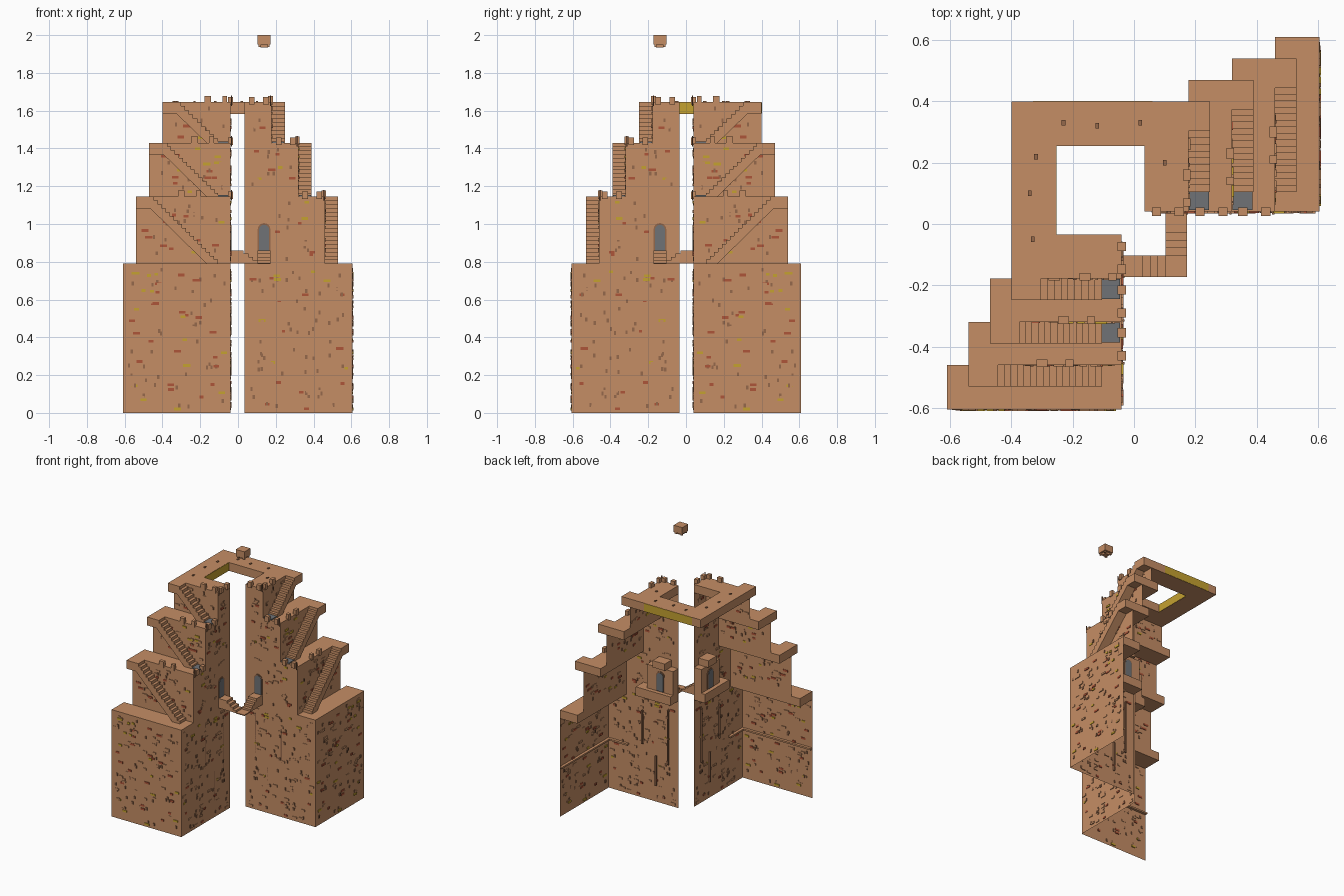
import bpy, bmesh, random, math
from mathutils import Matrix, Vector

if "Cube" in bpy.data.objects:
    bpy.data.objects.remove(bpy.data.objects["Cube"])

random.seed(4)


def mat(name, c):
    m = bpy.data.materials.new(name)
    m.diffuse_color = (*c, 1)
    m.use_nodes = True
    m.node_tree.nodes["Principled BSDF"].inputs["Base Color"].default_value = m.diffuse_color
    return m


STONE = mat("sandstone", (0.56, 0.27, 0.13))
DARK = mat("dark_brick", (0.30, 0.14, 0.07))
RED = mat("red_brick", (0.42, 0.09, 0.04))
GOLD = mat("gold", (0.56, 0.36, 0.03))
GREY = mat("grey", (0.16, 0.17, 0.18))
# The second tower is the first one reflected across the line y = -x
SWAP = Matrix(((0, -1, 0, 0), (-1, 0, 0, 0), (0, 0, 1, 0), (0, 0, 0, 1)))


def finish(name, bm, m=STONE, mirror=False):
    copies = [(name, bm)]
    if mirror:
        b2 = bm.copy()
        b2.transform(SWAP)
        bmesh.ops.reverse_faces(b2, faces=b2.faces[:])
        copies = [("left_" + name, bm), ("right_" + name, b2)]
    for n, b in copies:
        me = bpy.data.meshes.new(n)
        b.to_mesh(me)
        b.free()
        me.materials.append(m)
        bpy.context.collection.objects.link(bpy.data.objects.new(n, me))


def box(bm, x0, x1, y0, y1, z0, z1):
    mtx = (Matrix.Translation(((x0 + x1) / 2, (y0 + y1) / 2, (z0 + z1) / 2))
           @ Matrix.Diagonal((x1 - x0, y1 - y0, z1 - z0, 1)))
    bmesh.ops.create_cube(bm, size=1, matrix=mtx)


def boxes(name, dims, m=STONE, mirror=True):
    bm = bmesh.new()
    for d in dims:
        box(bm, *d)
    finish(name, bm, m, mirror)


def face(bm, pts):
    return bm.faces.new([bm.verts.new(p) for p in pts])


def prism(bm, pts, offset):
    f = face(bm, pts)
    g = bmesh.ops.extrude_face_region(bm, geom=[f])["geom"]
    bmesh.ops.translate(bm, vec=offset, verts=[v for v in g if isinstance(v, bmesh.types.BMVert)])
    bmesh.ops.recalc_face_normals(bm, faces=bm.faces[:])


# Each tier: left end x, front y, bottom z, top z
XI, T = -0.04, 0.062
TIERS = [(-0.61, -0.605, 0, 0.79), (-0.54, -0.46, 0.79, 1.145),
         (-0.47, -0.32, 1.145, 1.43), (-0.40, -0.178, 1.43, 1.645)]

# Front walls and the stepped side wall, open at the back
bm = bmesh.new()
for x, y, z0, z1 in TIERS:
    face(bm, [(x, y, z0), (XI, y, z0), (XI, y, z1), (x, y, z1)])
    face(bm, [(XI, y, z0), (XI, -0.035, z0), (XI, -0.035, z1), (XI, y, z1)])
finish("tower_walls", bm, STONE, True)

# Terrace slabs, with a landing at the head of each stair
slabs = []
for i, (x, y, z0, z1) in enumerate(TIERS[:3]):
    slabs.append((x, XI, y, TIERS[i + 1][1], z1 - T, z1))
for x, y, z0, z1 in TIERS[1:]:
    slabs.append((x, x + 0.075, y - 0.07, y, z1 - T, z1))
boxes("terrace_slabs", slabs)

# Stairs rising along each terrace, with a sloping underside
bm = bmesh.new()
for x, y, z0, z1 in TIERS[1:]:
    top = x + 0.075
    n = round((z1 - z0) / 0.0205)
    rise, run = (z1 - z0) / n, (-0.105 - top) / n
    pts = [(-0.105, z0)]
    for k in range(n):
        px = -0.105 - k * run
        pts += [(px, z0 + (k + 1) * rise), (px - run, z0 + (k + 1) * rise)]
    pts += [(top, z1 - T), (-0.105 - T, z0)]
    prism(bm, [(px, y - 0.07, pz) for px, pz in pts], (0, 0.07, 0))
finish("stairs", bm, STONE, True)

# Grey hatch at the foot of the upper stairs
boxes("hatches", [(-0.108, -0.045, y - 0.066, y - 0.002, z0, z0 + 0.008)
                  for x, y, z0, z1 in TIERS[2:]], GREY)

# Broken parapet stones and thin posts on the terrace edges
stones, posts = [], []
for x, y, z0, z1 in TIERS[1:]:
    for dx, w in ((0.24, 0.036), (0.33, 0.026)):
        px = min(x + dx, XI - 0.03)
        stones.append((px - w / 2, px + w / 2, y - 0.006, y + 0.018, z1 - 0.012, z1 + 0.032))
    for dy in (0.03, 0.105):
        stones.append((XI - 0.014, XI + 0.014, y + dy - 0.015, y + dy + 0.015, z1 - 0.012, z1 + 0.028))
    posts.append((XI + 0.002, XI + 0.009, y + 0.002, y + 0.009, z1 - 0.02, z1 + 0.035))
boxes("parapet_stones", stones)
boxes("posts", posts, DARK)


# Arched doors, their frames and the gate blocks behind them
def arch(r, h, y, x, base=0.86):
    pts = [(x, y - r, base), (x, y + r, base)]
    for k in range(9):
        a = math.pi * k / 8
        pts.append((x, y + r * math.cos(a), base + h - r + r * math.sin(a)))
    return pts


for name, r, h, x0, d, m in (("door_frames", 0.034, 0.145, -0.105, 0.068, DARK),
                             ("doors", 0.027, 0.136, -0.108, 0.073, GREY)):
    bm = bmesh.new()
    prism(bm, arch(r, h, -0.138, x0), (d, 0, 0))
    finish(name, bm, m, True)
boxes("gate_blocks", [(-0.10, XI, -0.25, -0.036, 0.79, 1.03), (-0.12, XI, -0.19, -0.09, 1.03, 1.08),
                      (-0.13, XI, -0.32, -0.036, 0.79, 0.855)])

# Hanging bridge: door landing, steps down, shared corner
bridge = [(XI, 0.03, -0.173, -0.103, 0.79, 0.86)]
for k in range(3):
    bridge.append((0.03 + k * 0.0243, 0.0543 + k * 0.0243, -0.173, -0.103, 0.79, 0.843 - k * 0.0175))
boxes("bridge_steps", bridge)
boxes("bridge_corner", [(0.103, 0.173, -0.173, -0.103, 0.787, 0.794)], STONE, False)

# Square ring joining both tower tops
bm = bmesh.new()
outline = [(-0.04, -0.178), (-0.04, -0.035), (-0.255, -0.035), (-0.255, 0.255), (0.035, 0.255),
           (0.035, 0.04), (0.178, 0.04), (0.178, 0.4), (-0.4, 0.4), (-0.4, -0.178)]
prism(bm, [(x, y, 1.645 - T) for x, y in outline], (0, 0, T))
finish("top_ring", bm)
boxes("ring_gold_panels", [(-0.256, -0.253, -0.035, 0.255, 1.584, 1.644),
                           (-0.33, 0.06, 0.399, 0.402, 1.584, 1.644)], GOLD, False)

# Floating block with small feet
boxes("floating_block", [(0.103, 0.173, -0.173, -0.103, 1.95, 2.0),
                         (0.118, 0.158, -0.158, -0.118, 1.935, 1.95)]
      + [(x, x + 0.013, y, y + 0.013, 1.937, 1.95) for x in (0.108, 0.155) for y in (-0.168, -0.121)],
      STONE, False)

# Ledge and pipes on the inner faces
boxes("inner_ledge", [(-0.61, XI, -0.605, -0.585, 0.36, 0.372), (XI - 0.02, XI, -0.605, -0.44, 0.36, 0.372)])
boxes("inner_pipes", [(XI - 0.012, XI, y, y + 0.01, z, z + h)
                      for y, z, h in ((-0.12, 0.3, 0.4), (-0.22, 0.12, 0.22), (-0.33, 0.4, 0.25))], DARK)

# Scattered bricks standing proud of the walls on both sides
bricks = {"stone_bricks": [], "dark_bricks": [], "red_bricks": [], "gold_bricks": []}
for x, y, z0, z1 in TIERS:
    for side in (0, 1):
        lo, hi = (x, XI) if side == 0 else (y, -0.035)
        for _ in range(int((hi - lo) * (z1 - z0) * 260)):
            kind = random.choices(list(bricks), (0.42, 0.35, 0.15, 0.08))[0]
            w, h = (0.006, 0.010) if kind == "dark_bricks" else (random.uniform(0.009, 0.021), 0.007)
            u, z = random.uniform(lo + 0.03, hi - 0.03), random.uniform(z0 + 0.02, z1 - 0.03)
            if side and 0.77 < z < 1.09 and u > -0.2:
                continue
            p = random.uniform(0.002, 0.006)
            bricks[kind].append((u - w, u + w, y - p, y + p, z - h, z + h) if side == 0
                                else (XI - p, XI + p, u - w, u + w, z - h, z + h))
for (name, dims), m in zip(bricks.items(), (STONE, DARK, RED, GOLD)):
    boxes(name, dims, m)

# Loose chips lying on the ring
boxes("ring_chips", [(x - 0.006, x + 0.006, y - 0.009, y + 0.009, 1.64, 1.65)
                     for x, y in ((-0.33, -0.05), (-0.34, 0.1), (-0.32, 0.22), (-0.23, 0.33),
                                  (-0.12, 0.32), (0.02, 0.33), (0.1, 0.2))], DARK, False)
